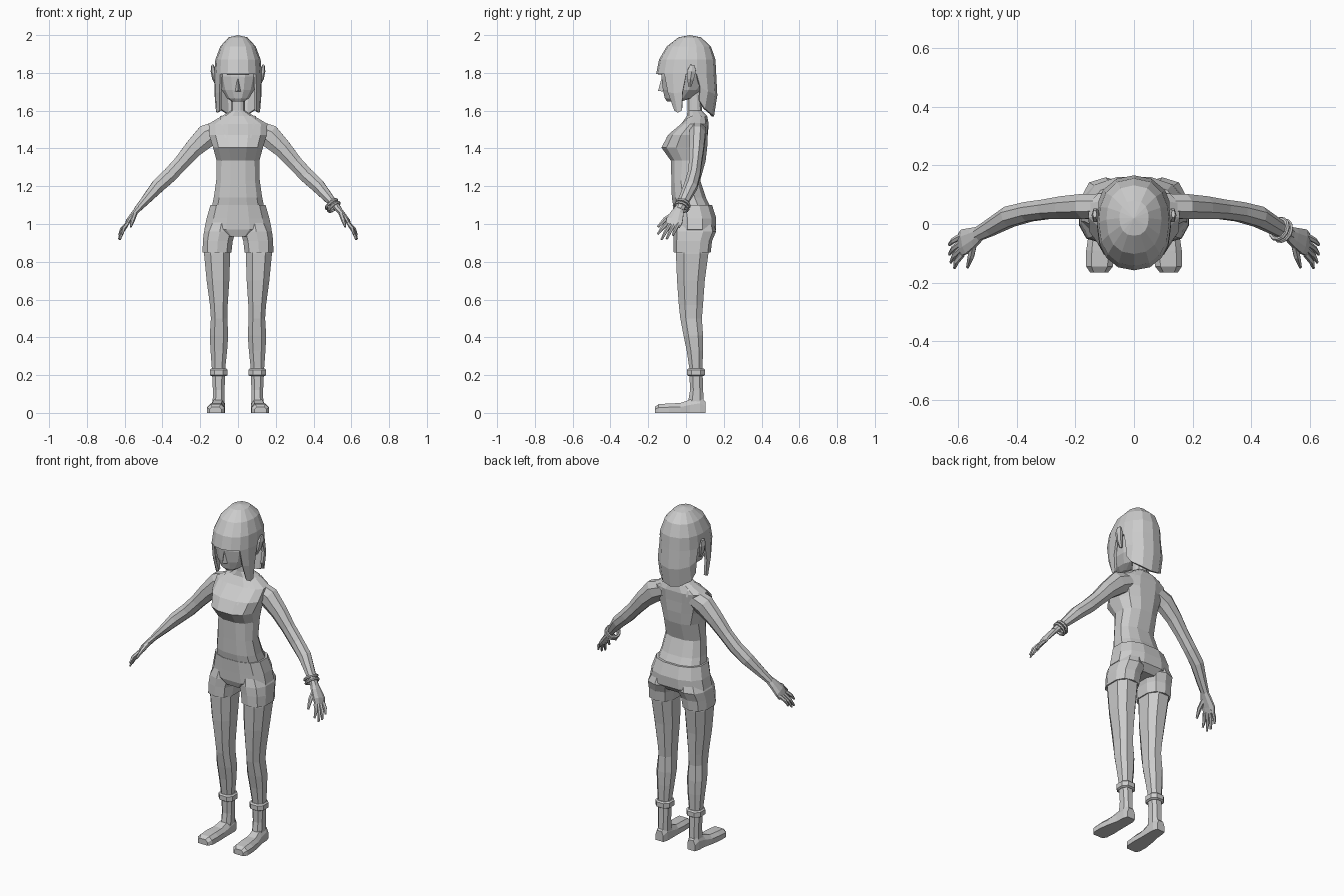
import bpy, bmesh, math
from mathutils import Vector

if "Cube" in bpy.data.objects:
    bpy.data.objects.remove(bpy.data.objects["Cube"])

GREY = bpy.data.materials.new("light grey")
GREY.diffuse_color = (0.6, 0.6, 0.6, 1)
GREY.use_nodes = True
GREY.node_tree.nodes["Principled BSDF"].inputs["Base Color"].default_value = GREY.diffuse_color


def finish(name, bm, mirror=False):
    bmesh.ops.recalc_face_normals(bm, faces=bm.faces)
    me = bpy.data.meshes.new(name)
    bm.to_mesh(me)
    bm.free()
    me.materials.append(GREY)
    ob = bpy.data.objects.new(name, me)
    bpy.context.collection.objects.link(ob)
    if mirror:
        ob.modifiers.new("mirror", 'MIRROR')
    return ob


def loft(name, rings, mirror=False):
    """Skin closed rings of points and cap both ends."""
    bm = bmesh.new()
    vs = [[bm.verts.new(p) for p in r] for r in rings]
    n = len(vs[0])
    for a, b in zip(vs, vs[1:]):
        for i in range(n):
            j = (i + 1) % n
            bm.faces.new((a[i], a[j], b[j], b[i]))
    bm.faces.new(vs[0])
    bm.faces.new(vs[-1])
    return finish(name, bm, mirror)


def boxy(t, power):
    return math.copysign(abs(t) ** power, t)


def level(z, x0, x1, y0, y1, n=12, power=0.8):
    """Rounded horizontal ring inside given x and y limits."""
    cx, cy, rx, ry = (x0 + x1) / 2, (y0 + y1) / 2, (x1 - x0) / 2, (y1 - y0) / 2
    out = []
    for i in range(n):
        a = 2 * math.pi * (i + 0.5) / n
        out.append((cx + rx * boxy(math.cos(a), power) * 1.03,
                    cy + ry * boxy(math.sin(a), power) * 1.03, z))
    return out


def body(name, rows):
    """Centred part from rows of z, half width, front y, back y."""
    return loft(name, [level(z, -w, w, f, b) for z, w, f, b in rows])


def limb(name, rows, n=8):
    """Mirrored upright part from rows of z, inner x, outer x, front y, back y."""
    return loft(name, [level(*r, n=n) for r in rows], True)


def tube(name, rows, n=8, mirror=True):
    """Tube along a path; rows of position, radius across, radius along y."""
    pts = [Vector(r[0]) for r in rows]
    rings = []
    for i, (p, (_, ra, rb)) in enumerate(zip(pts, rows)):
        t = (pts[min(i + 1, len(pts) - 1)] - pts[max(i - 1, 0)]).normalized()
        u = Vector((0, 1, 0))
        u = (u - t * u.dot(t)).normalized()
        v = t.cross(u)
        rings.append([p + u * rb * math.cos(2 * math.pi * (k + .5) / n)
                      + v * ra * math.sin(2 * math.pi * (k + .5) / n) for k in range(n)])
    return loft(name, rings, mirror)


# Torso with bust, shoulders and neck
torso = body("torso", [
    (1.09, .138, -.066, .130), (1.14, .128, -.075, .105), (1.23, .115, -.077, .075),
    (1.335, .113, -.080, .104), (1.405, .132, -.130, .112), (1.47, .152, -.095, .115),
    (1.53, .155, -.025, .120), (1.572, .085, .005, .112), (1.60, .038, .008, .085),
    (1.71, .034, .008, .078)])

# Thin shoulder straps hugging the torso
path = [Vector(p) for p in ((.068, -.11, 1.46), (.078, -.06, 1.51), (.092, .0, 1.56),
                            (.092, .06, 1.58), (.088, .11, 1.55), (.08, .13, 1.44))]
bm = bmesh.new()
rows = []
for a, b in zip(path, path[1:]):
    for k in range(3):
        p = a.lerp(b, k / 3)
        rows.append([bm.verts.new(p + Vector((s * .005, 0, 0))) for s in (-1, 1)])
for a, b in zip(rows, rows[1:]):
    bm.faces.new((a[0], a[1], b[1], b[0]))
strap = finish("shoulder_strap", bm, True)
wrap = strap.modifiers.new("hug", 'SHRINKWRAP')
wrap.target = torso
wrap.wrap_mode = 'ABOVE_SURFACE'
wrap.offset = .004

# Shorts: hips and two short legs
body("shorts_hips", [(1.10, .146, -.070, .138), (1.03, .166, -.066, .160),
                     (.97, .178, -.063, .158), (.935, .10, -.050, .125)])
limb("shorts_leg", [(1.02, .02, .150, -.05, .14), (.96, .012, .181, -.062, .156),
                    (.91, .027, .187, -.062, .135), (.85, .034, .188, -.062, .128)], 10)

# Legs, ankle cuffs and feet
limb("leg", [(.90, .035, .180, -.055, .125), (.84, .039, .182, -.056, .121),
             (.70, .044, .168, -.050, .102), (.57, .053, .150, -.040, .092),
             (.50, .055, .145, -.032, .086), (.41, .050, .151, -.015, .092),
             (.33, .056, .147, .002, .092), (.24, .066, .140, .016, .088),
             (.12, .070, .134, .020, .092), (.06, .070, .135, .010, .095),
             (.02, .072, .138, .010, .095)])
limb("ankle_cuff", [(.195, .062, .142, .012, .094), (.20, .054, .150, .004, .102),
                    (.228, .054, .150, .004, .102), (.235, .062, .142, .012, .094)])
feet = []
for y, xi, xo, h in ((-.165, .088, .150, .032), (-.145, .072, .163, .046),
                     (-.09, .068, .163, .050), (-.03, .070, .154, .052),
                     (.02, .070, .142, .070), (.075, .070, .138, .085),
                     (.102, .080, .130, .060)):
    d = (xo - xi) * .2
    feet.append([(xi, y, 0), (xo, y, 0), (xo, y, h * .6), (xo - d, y, h),
                 (xi + d, y, h), (xi, y, h * .6)])
loft("foot", feet, True)

# Arms
tube("arm", [((.09, .062, 1.50), .055, .045), ((.165, .060, 1.467), .066, .046),
             ((.235, .056, 1.400), .052, .042), ((.30, .050, 1.325), .043, .036),
             ((.36, .042, 1.260), .042, .036), ((.425, .025, 1.200), .039, .038),
             ((.49, -.012, 1.125), .026, .031), ((.535, -.036, 1.075), .018, .025)])

# Hands: palm, four fingers and thumb
tube("palm", [((.522, -.030, 1.088), .018, .024), ((.548, -.045, 1.058), .016, .036),
              ((.578, -.060, 1.020), .014, .047), ((.592, -.070, .992), .009, .043)])
for i, (y0, tip) in enumerate(((-.102, (.612, -.150, .945)), (-.081, (.625, -.130, .917)),
                               (-.060, (.630, -.103, .920)), (-.039, (.630, -.070, .940)))):
    a, b = Vector((.585, y0, 1.003)), Vector(tip)
    mid = a.lerp(b, .55) + Vector((.006, 0, .004))
    tube("finger_%d" % (i + 1), [(a, .010, .011), (mid, .010, .010), (b, .005, .006)], 6)
tube("thumb", [((.545, -.060, 1.055), .012, .015), ((.556, -.110, 1.025), .012, .013),
               ((.568, -.148, .985), .005, .007)], 6)

# Two bracelets on one wrist
axis = Vector((.62, -.32, -.72)).normalized()
for i in (0, 1):
    bpy.ops.mesh.primitive_torus_add(
        major_segments=12, minor_segments=6, major_radius=.036, minor_radius=.008,
        location=Vector((.495, -.017, 1.105)) + axis * .02 * i)
    ob = bpy.context.object
    ob.name = "bracelet_%d" % (i + 1)
    ob.rotation_euler = axis.to_track_quat('Z', 'Y').to_euler()
    ob.data.materials.append(GREY)

# Head, nose and ears
body("head", [(1.648, .030, -.100, -.03), (1.665, .058, -.112, .03), (1.71, .086, -.122, .08),
              (1.78, .104, -.130, .12), (1.86, .106, -.120, .13), (1.93, .075, -.07, .10)])
loft("nose", [[(-.020, -.112, 1.70), (.020, -.112, 1.70), (0, -.148, 1.705)],
              [(-.010, -.118, 1.77), (.010, -.118, 1.77), (0, -.130, 1.77)]])
tube("ear", [((.108, .020, 1.73), .008, .010), ((.124, .024, 1.77), .013, .020),
             ((.132, .030, 1.81), .013, .026), ((.134, .034, 1.842), .007, .014)], 6)

# Hair: dome with side locks and a long back, one half mirrored
ANGLES = (0, 22, 45, 66, 90, 108, 130, 155, 180)
DOME = ((1.988, .050, -.040, .080), (1.94, .094, -.102, .132),
        (1.87, .120, -.143, .156), (1.795, .126, -.158, .160))
ENDS = {2: (.098, -.062, 1.60), 3: (.114, -.045, 1.59), 4: (.117, -.022, 1.60),
        5: (.116, .070, 1.655), 6: (.105, .100, 1.61), 7: (.055, .138, 1.58),
        8: (0, .148, 1.568)}


def hair_point(a, z, w, f, b):
    a = math.radians(a)
    return Vector((w * boxy(math.sin(a), .85) if 0 < a < 3.1 else 0,
                   (f + b) / 2 - (b - f) / 2 * boxy(math.cos(a), .9), z))


bm = bmesh.new()
top = bm.verts.new((0, .02, 2.0))
grid = [[bm.verts.new(hair_point(a, *r)) for a in ANGLES] for r in DOME]
for i in range(8):
    bm.faces.new((top, grid[0][i], grid[0][i + 1]))
    for r, s in zip(grid, grid[1:]):
        bm.faces.new((r[i], r[i + 1], s[i + 1], s[i]))
drops = {}
for i, end in ENDS.items():
    start, end = grid[-1][i].co, Vector(end)
    mid = start.lerp(end, .5)
    mid.x *= 1.03
    mid.y += .012 if i > 4 else -.008
    drops[i] = [grid[-1][i], bm.verts.new(mid), bm.verts.new(end)]
for i in (2, 3, 5, 6, 7):
    for k in (0, 1):
        a, b = drops[i], drops[i + 1]
        bm.faces.new((a[k], b[k], b[k + 1], a[k + 1]))
hair = finish("hair", bm, True)
solid = hair.modifiers.new("thickness", 'SOLIDIFY')
solid.thickness = .014
solid.offset = -1
